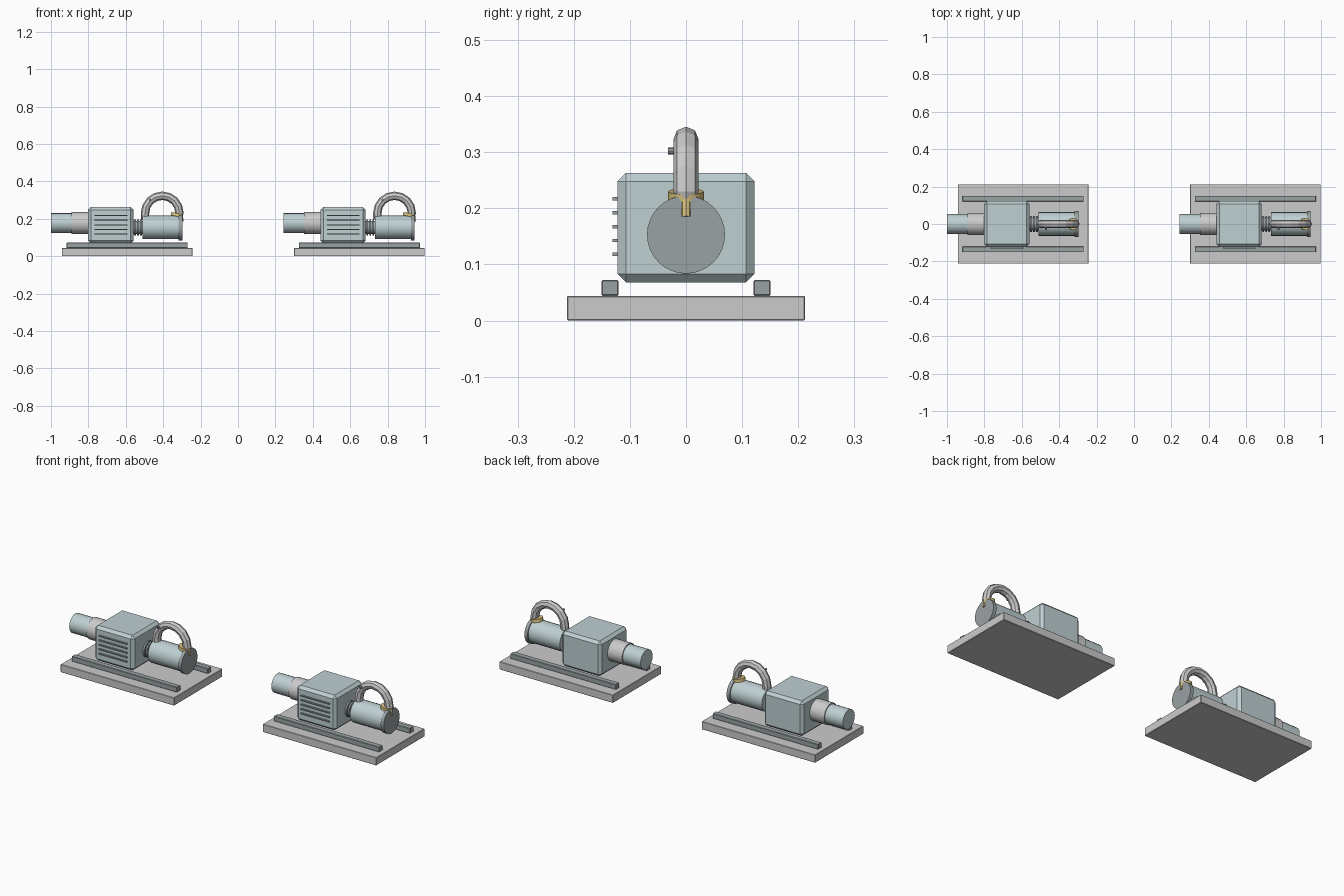
import bpy, math
from mathutils import Vector

if "Cube" in bpy.data.objects:
    bpy.data.objects.remove(bpy.data.objects["Cube"])


def material(name, rgb):
    m = bpy.data.materials.new(name)
    m.diffuse_color = (*rgb, 1)
    m.use_nodes = True
    m.node_tree.nodes["Principled BSDF"].inputs["Base Color"].default_value = m.diffuse_color
    return m


BLUE = material("pale_blue_paint", (0.52, 0.63, 0.65))
DARK = material("dark_steel", (0.32, 0.36, 0.37))
BRASS = material("brass", (0.72, 0.56, 0.22))


def finish(o, name, mat, bevel=0):
    o.name = name
    if mat:
        o.data.materials.append(mat)
    if bevel:
        b = o.modifiers.new("bevel", 'BEVEL')
        b.width, b.segments = bevel, 1
    return o


def box(name, x, y, z, mat=None, bevel=0):
    """Box from (min, max) ranges."""
    lo, hi = Vector((x[0], y[0], z[0])), Vector((x[1], y[1], z[1]))
    bpy.ops.mesh.primitive_cube_add(size=1, location=(lo + hi) / 2)
    o = bpy.context.object
    o.scale = hi - lo
    bpy.ops.object.transform_apply(location=False, rotation=False, scale=True)
    return finish(o, name, mat, bevel)


def rod(name, p, q, r, mat=None, sides=24, bevel=0, smooth=True):
    """Cylinder between two points."""
    p, q = Vector(p), Vector(q)
    d = q - p
    bpy.ops.mesh.primitive_cylinder_add(
        vertices=sides, radius=r, depth=d.length, location=(p + q) / 2,
        rotation=d.to_track_quat('Z', 'Y').to_euler())
    o = finish(bpy.context.object, name, mat, bevel)
    if smooth:
        bpy.ops.object.shade_smooth_by_angle(angle=math.radians(35))
    return o


def pipe(name, pts, r):
    """Faceted bent pipe following a path."""
    c = bpy.data.curves.new(name, 'CURVE')
    c.dimensions = '3D'
    c.bevel_depth, c.bevel_resolution = r, 2
    c.use_fill_caps = True
    s = c.splines.new('POLY')
    s.points.add(len(pts) - 1)
    for sp, p in zip(s.points, pts):
        sp.co = (*p, 1)
        s.use_smooth = False
    o = bpy.data.objects.new(name, c)
    bpy.context.collection.objects.link(o)
    return o


def pump_unit(dx, tag):
    def X(*v):
        return tuple(dx + a for a in v)

    def axial(name, x0, x1, z, r, mat=None, **k):
        return rod(f"{tag}_{name}", (dx + x0, 0, z), (dx + x1, 0, z), r, mat, **k)

    # Base plate and mounting rails
    box(f"{tag}_base_plate", X(-0.942, -0.244), (-0.212, 0.212), (0, 0.044), None, 0.002)
    for s in (-1, 1):
        y = sorted((s * 0.12, s * 0.151))
        box(f"{tag}_rail", X(-0.917, -0.269), y, (0.044, 0.072), DARK, 0.002)

    # Gear housing with louvres on the front
    box(f"{tag}_housing", X(-0.801, -0.559), (-0.122, 0.122), (0.068, 0.263), BLUE, 0.015)
    for i in range(5):
        z = 0.118 + i * 0.0247
        box(f"{tag}_louvre", X(-0.766, -0.592), (-0.131, -0.118), (z - 0.003, z + 0.003), DARK)

    # Motor end
    axial("motor_collar", -0.89, -0.795, 0.177, 0.059, sides=20)
    axial("motor_cap", -1.0, -0.885, 0.177, 0.053, BLUE, sides=20)

    # Ribbed shaft coupling
    axial("coupling", -0.565, -0.505, 0.153, 0.034, DARK)
    for i in range(3):
        x = -0.555 + i * 0.016
        axial("coupling_ring", x, x + 0.009, 0.153, 0.043, DARK)

    # Pump barrel and end flange
    axial("barrel", -0.51, -0.31, 0.154, 0.063, BLUE)
    axial("end_flange", -0.317, -0.298, 0.153, 0.0695, DARK, sides=32)

    # Arched delivery pipe
    cx, cz, rad = -0.405, 0.231, 0.092
    path = [(dx + cx - rad, 0, 0.195)]
    for i in range(9):
        a = math.pi * (1 - i / 8)
        path.append((dx + cx + rad * math.cos(a), 0, cz + rad * math.sin(a)))
    path.append((dx - 0.322, 0, 0.205))
    pipe(f"{tag}_arched_pipe", path, 0.0225)
    rod(f"{tag}_pipe_plug", (dx - 0.47, -0.032, 0.302), (dx - 0.47, 0, 0.302), 0.006, DARK, sides=8)

    # Brass pipe collar and drain stem
    rod(f"{tag}_brass_collar", (dx - 0.328, 0, 0.213), (dx - 0.325, 0, 0.23), 0.032, BRASS, sides=12)
    rod(f"{tag}_brass_stem", (dx - 0.305, 0, 0.23), (dx - 0.3, 0, 0.185), 0.009, BRASS, sides=8)


pump_unit(0, "left")
pump_unit(1.242, "right")
